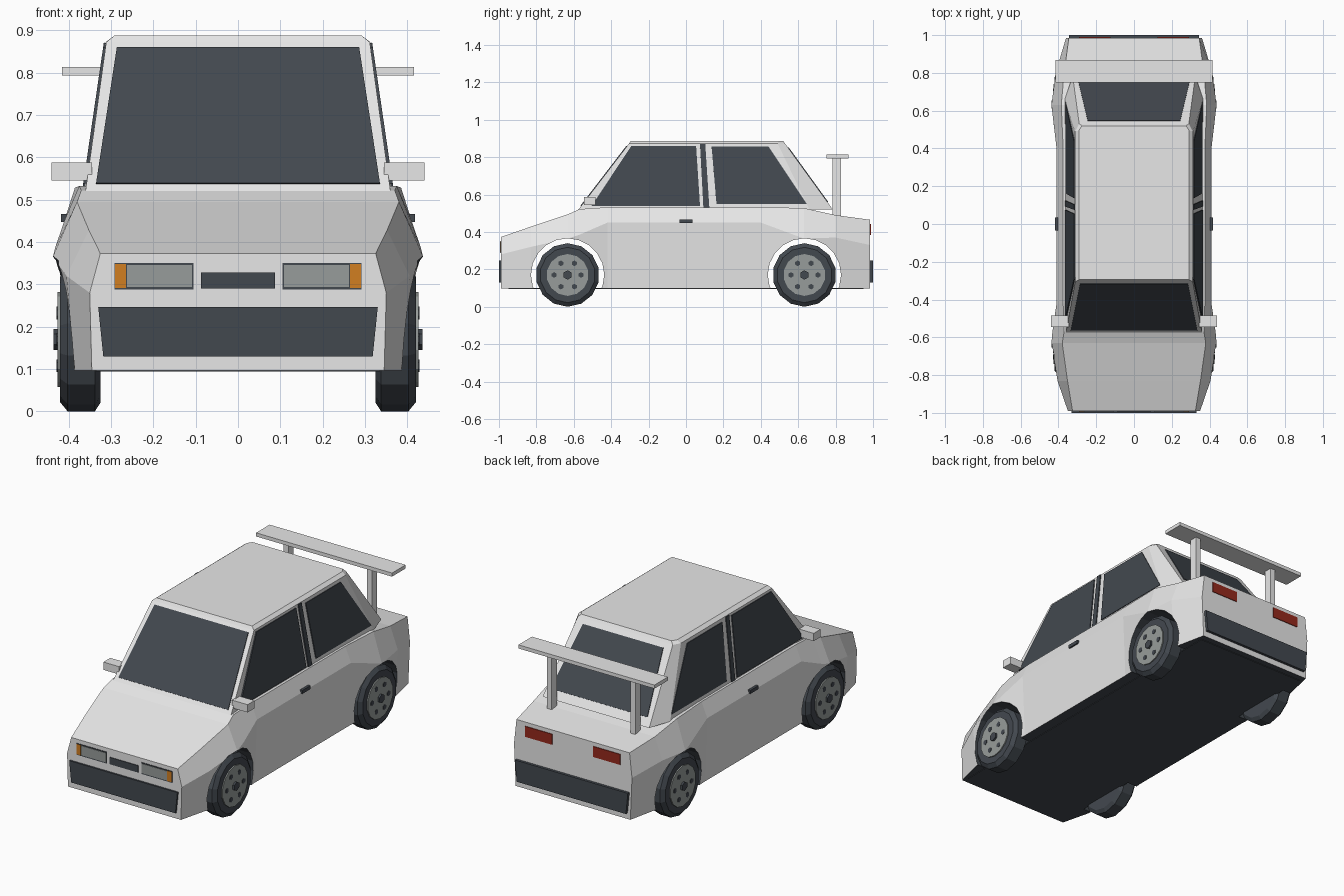
import bpy, bmesh
from math import sin, cos, pi, hypot
from mathutils import Vector

cube = bpy.data.objects.get("Cube")
if cube:
    bpy.data.objects.remove(cube)


def material(name, r, g, b):
    m = bpy.data.materials.new(name)
    m.use_nodes = True
    m.diffuse_color = (r, g, b, 1)
    m.node_tree.nodes["Principled BSDF"].inputs["Base Color"].default_value = (r, g, b, 1)
    return m


PAINT = material("light_grey_paint", .8, .8, .8)
DARK = material("dark_slate", .055, .065, .078)
GREY = material("mid_grey", .31, .335, .325)
AMBER = material("amber", .64, .21, .015)
RED = material("tail_red", .3, .022, .012)


def loft(name, rings, mat):
    """Skin a list of equal-length closed rings and cap both ends."""
    bm = bmesh.new()
    loops = [[bm.verts.new(p) for p in ring] for ring in rings]
    n = len(loops[0])
    for a, b in zip(loops, loops[1:]):
        for i in range(n):
            j = (i + 1) % n
            bm.faces.new((a[i], a[j], b[j], b[i]))
    bm.faces.new(loops[0])
    bm.faces.new(loops[-1])
    bmesh.ops.recalc_face_normals(bm, faces=bm.faces)
    me = bpy.data.meshes.new(name)
    bm.to_mesh(me)
    bm.free()
    ob = bpy.data.objects.new(name, me)
    bpy.context.collection.objects.link(ob)
    me.materials.append(mat)
    return ob


def box(name, x, y, z, mat):
    ring = lambda h: [(x[0], y[0], h), (x[1], y[0], h), (x[1], y[1], h), (x[0], y[1], h)]
    return loft(name, [ring(z[0]), ring(z[1])], mat)


def plate(name, pts, mat, t=.004):
    """Thin panel centred on a flat polygon."""
    p = [Vector(q) for q in pts]
    n = (p[1] - p[0]).cross(p[2] - p[0]).normalized() * t
    return loft(name, [[q - n for q in p], [q + n for q in p]], mat)


def lathe(name, profile, y, z, mat, n=14):
    """Rings of (x, radius) round an axle parallel to x."""
    rings = [[(x, y + r * sin(2 * pi * i / n), z + r * cos(2 * pi * i / n))
              for i in range(n)] for x, r in profile]
    return loft(name, rings, mat)


AXLES, HUB_Z = (-.633, .633), .17

# Lower body: y, sill x, crease x and z, shoulder x and z
stations = [
    (-.99, .345, .35, .28, .325, .373),
    (-.83, .385, .405, .32, .352, .428),
    (-.63, .405, .437, .365, .38, .495),
    (-.57, .405, .432, .385, .37, .522),
    (-.42, .395, .41, .45, .375, .532),
    (.40, .395, .41, .45, .375, .532),
    (.63, .405, .437, .365, .385, .528),
    (.80, .39, .415, .37, .37, .49),
    (.985, .35, .36, .33, .345, .465),
]
rings = []
for y, sill, cx, cz, sx, sz in stations:
    half = [(sill, .097), (cx, cz), (sx, sz)]
    rings.append([(x, y, z) for x, z in half] + [(-x, y, z) for x, z in half[::-1]])
body = loft("body", rings, PAINT)
body.data.materials.append(DARK)

# Wheel arches
for y in AXLES:
    cutter = lathe("arch_cutter", [(-.6, .196), (.6, .196)], y, HUB_Z, PAINT, 20)
    cutter.hide_render = True
    mod = body.modifiers.new("arch", "BOOLEAN")
    mod.operation, mod.solver, mod.object = "DIFFERENCE", "EXACT", cutter
    bpy.context.view_layer.objects.active = body
    bpy.ops.object.modifier_apply(modifier=mod.name)
    bpy.data.objects.remove(cutter)
for f in body.data.polygons:
    c = f.center
    in_arch = abs(f.normal.x) < .05 and min(hypot(c.y - a, c.z - HUB_Z) for a in AXLES) < .199
    f.material_index = int(f.normal.z < -.9 or in_arch)
box("underbody", (-.335, .335), (-.95, .95), (.094, .1), DARK)

# Cabin: half outlines at the belt, the roof edge and the roof top
BELT, EAVE = .52, .872
levels = [
    (BELT, [(.36, -.575), (.366, .66), (.325, .785)]),
    (EAVE, [(.311, -.305), (.312, .49), (.29, .53)]),
    (.887, [(.292, -.295), (.292, .495), (.275, .52)]),
]
loft("cabin", [[(x, y, z) for x, y in h] + [(-x, y, z) for x, y in h[::-1]]
               for z, h in levels], PAINT)


def slope(low, high, z):
    return low + (high - low) * (z - BELT) / (EAVE - BELT)


def end_glass(name, low, high, y0, y1):
    (xa, za), (xb, zb) = low, high
    ya, yb = slope(y0, y1, za), slope(y0, y1, zb)
    plate(name, [(-xa, ya, za), (xa, ya, za), (xb, yb, zb), (-xb, yb, zb)], DARK)


end_glass("windscreen", (.335, .537), (.286, .858), -.575, -.305)
end_glass("rear_window", (.295, .56), (.245, .85), .785, .53)

side_glass = {
    "front_side_window": [(-.505, .538), (.075, .538), (.054, .86), (-.292, .86)],
    "door_pillar_trim": [(.093, .527), (.125, .527), (.103, .87), (.075, .87)],
    "rear_side_window": [(.163, .55), (.645, .55), (.442, .855), (.137, .855)],
}

for s, side in ((1, "left"), (-1, "right")):
    span = lambda a, b: tuple(sorted((s * a, s * b)))
    for name, pts in side_glass.items():
        plate(f"{side}_{name}", [(s * slope(.364, .3125, z), y, z) for y, z in pts], DARK)
    box(f"{side}_mirror", span(.345, .44), (-.545, -.485), (.545, .588), PAINT)
    box(f"{side}_door_handle", span(.40, .418), (-.035, .035), (.447, .466), DARK)

    # Lamps
    box(f"{side}_headlight_frame", span(.105, .292), (-.993, -.986), (.288, .351), DARK)
    box(f"{side}_headlight_lens", span(.108, .262), (-.995, -.988), (.294, .346), GREY)
    box(f"{side}_indicator", span(.264, .29), (-.995, -.988), (.292, .348), AMBER)
    box(f"{side}_tail_light", span(.125, .29), (.981, .989), (.385, .443), RED)

    # Rear wing posts
    box(f"{side}_wing_post", span(.24, .27), (.782, .828), (.47, .8), PAINT)

    # Wheels
    for y, end in zip(AXLES, ("front", "rear")):
        tag = f"{side}_{end}"
        lathe(f"{tag}_tyre", [(s * x, r) for x, r in
              ((.325, .15), (.338, .17), (.402, .17), (.42, .148))], y, HUB_Z, DARK)
        lathe(f"{tag}_hubcap", [(s * .40, .112), (s * .426, .112)], y, HUB_Z, GREY)
        lathe(f"{tag}_hub_nut", [(s * .42, .025), (s * .436, .025)], y, HUB_Z, DARK, 6)
        for k in range(6):
            a = k * pi / 3
            lathe(f"{tag}_rim_hole", [(s * .423, .015), (s * .428, .015)],
                  y + .072 * cos(a), HUB_Z + .072 * sin(a), DARK, 6)

# Grille, bumpers and wing
box("grille", (-.087, .087), (-.994, -.986), (.29, .328), DARK)
for name, y, w in (("front_bumper", -.988, .33), ("rear_bumper", .985, .345)):
    out = -.012 if y < 0 else .015
    outline = [(-w + .012, .13), (w - .012, .13), (w, .247), (-w, .247)]
    loft(name, [[(x, y - out, z) for x, z in outline],
                [(x, y + out, z) for x, z in outline]], DARK)
box("wing", (-.415, .415), (.75, .868), (.793, .813), PAINT)
